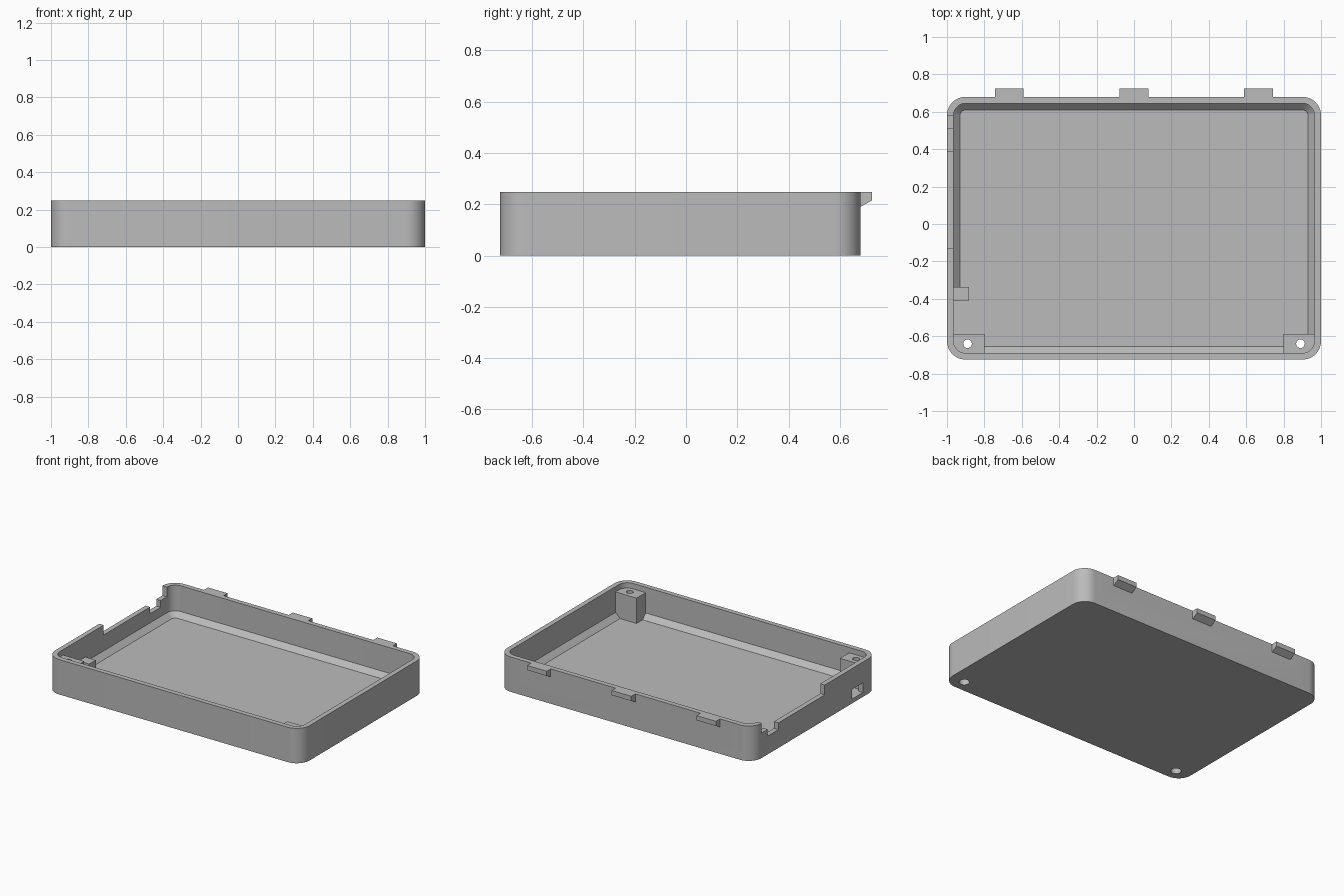
import bpy, bmesh, math
from mathutils import Vector

cube = bpy.data.objects.get("Cube")
if cube:
    bpy.data.objects.remove(cube, do_unlink=True)

grey = bpy.data.materials.new("light_grey_plastic")
grey.use_nodes = True
COLOUR = (0.5, 0.5, 0.5, 1)
grey.diffuse_color = COLOUR
grey.node_tree.nodes["Principled BSDF"].inputs["Base Color"].default_value = COLOUR

# Main dimensions
HALF_X, FRONT, BACK = 1.0, -0.725, 0.68
HEIGHT, WALL, FLOOR, CHAMFER, RADIUS = 0.248, 0.035, 0.03, 0.035, 0.1


def finish(name, bm):
    bmesh.ops.recalc_face_normals(bm, faces=bm.faces)
    mesh = bpy.data.meshes.new(name)
    bm.to_mesh(mesh)
    bm.free()
    mesh.materials.append(grey)
    obj = bpy.data.objects.new(name, mesh)
    bpy.context.collection.objects.link(obj)
    return obj


def ring(bm, inset, z, steps=12):
    """Rounded rectangle of vertices, inset from the outer outline."""
    r = RADIUS - inset
    cx, y0, y1 = HALF_X - RADIUS, FRONT + RADIUS, BACK - RADIUS
    verts = []
    for i, (x, y) in enumerate([(cx, y1), (-cx, y1), (-cx, y0), (cx, y0)]):
        for k in range(steps + 1):
            a = math.pi / 2 * (i + k / steps)
            verts.append(bm.verts.new((x + r * math.cos(a), y + r * math.sin(a), z)))
    return verts


def box(name, x, y, z):
    bm = bmesh.new()
    bmesh.ops.create_cube(bm, size=1)
    for v in bm.verts:
        v.co = Vector(s[0] if c < 0 else s[1] for c, s in zip(v.co, (x, y, z)))
    return finish(name, bm)


def cylinder(name, x, y, r, z0, z1):
    bm = bmesh.new()
    bmesh.ops.create_cone(bm, cap_ends=True, segments=32, radius1=r, radius2=r, depth=z1 - z0)
    bmesh.ops.translate(bm, verts=bm.verts, vec=(x, y, (z0 + z1) / 2))
    return finish(name, bm)


def combine(target, tool, operation):
    mod = target.modifiers.new(tool.name, 'BOOLEAN')
    mod.operation, mod.solver, mod.object = operation, 'EXACT', tool
    bpy.context.view_layer.objects.active = target
    bpy.ops.object.modifier_apply(modifier=mod.name)
    bpy.data.objects.remove(tool, do_unlink=True)


# Tray shell: outer wall, rim, inner wall, chamfer and floor
bm = bmesh.new()
rings = [ring(bm, 0, 0), ring(bm, 0, HEIGHT), ring(bm, WALL, HEIGHT),
         ring(bm, WALL, FLOOR + CHAMFER), ring(bm, WALL + CHAMFER, FLOOR)]
for low, high in zip(rings, rings[1:]):
    for i in range(len(low)):
        j = (i + 1) % len(low)
        bm.faces.new((low[i], low[j], high[j], high[i]))
bm.faces.new(rings[0])
bm.faces.new(rings[-1])
tray = finish("tray", bm)

# Clear the chamfer beside the socket opening
combine(tray, box("socket_recess", (-0.965, -0.9), (-0.62, -0.36), (0.0301, 0.15)), 'DIFFERENCE')

# Corner screw posts with counterbored through holes
for side in (-1, 1):
    xs = sorted((side * 0.8, side * 0.967))
    combine(tray, box("screw_post", xs, (-0.692, -0.587), (0.01, 0.21)), 'UNION')
for side in (-1, 1):
    combine(tray, cylinder("screw_hole", side * 0.89, -0.64, 0.023, -0.1, 0.4), 'DIFFERENCE')
    combine(tray, cylinder("screw_head", side * 0.89, -0.64, 0.034, -0.1, 0.08), 'DIFFERENCE')

# Stop block behind the socket
combine(tray, box("stop_block", (-0.98, -0.883), (-0.41, -0.336), (0.01, 0.1)), 'UNION')

# Snap tabs along the back rim
for x in (-0.667, 0, 0.665):
    bm = bmesh.new()
    profile = [(0.66, HEIGHT), (0.725, HEIGHT), (0.725, 0.215), (0.68, 0.19), (0.66, 0.19)]
    face = bm.faces.new([bm.verts.new((x - 0.077, y, z)) for y, z in profile])
    out = bmesh.ops.extrude_face_region(bm, geom=[face])
    moved = [g for g in out["geom"] if isinstance(g, bmesh.types.BMVert)]
    bmesh.ops.translate(bm, verts=moved, vec=(0.154, 0, 0))
    combine(tray, finish("snap_tab", bm), 'UNION')

# Openings in the right wall: long notch, deeper notch, socket hole
for name, ys, zs in (("long_notch", (-0.13, 0.578), (0.178, 0.4)),
                     ("deep_notch", (0.39, 0.51), (0.13, 0.4)),
                     ("socket_hole", (-0.56, -0.437), (0.031, 0.1))):
    combine(tray, box(name, (-1.1, -0.945), ys, zs), 'DIFFERENCE')

# Smooth corners, crisp edges
bpy.ops.object.select_all(action='DESELECT')
tray.select_set(True)
bpy.context.view_layer.objects.active = tray
bpy.ops.object.shade_smooth_by_angle(angle=math.radians(30))
